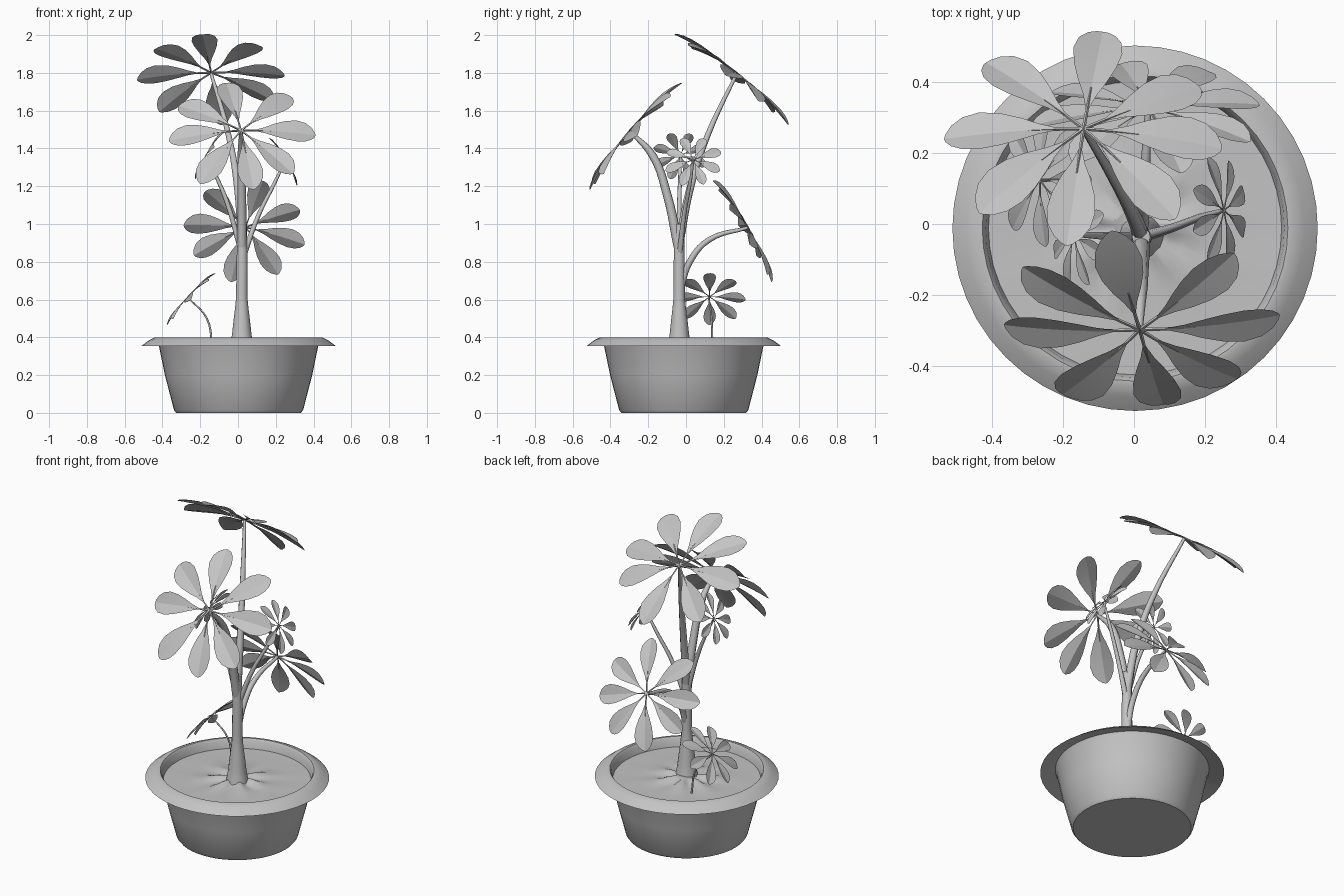
import bpy, bmesh, math, random
from mathutils import Vector

random.seed(4)
cube = bpy.data.objects.get("Cube")
if cube:
    bpy.data.objects.remove(cube, do_unlink=True)

grey = bpy.data.materials.new("plain grey")
grey.use_nodes = True
grey.diffuse_color = (0.55, 0.55, 0.55, 1)
grey.node_tree.nodes["Principled BSDF"].inputs["Base Color"].default_value = grey.diffuse_color


def add_mesh(name, mesh, angle=40):
    mesh.materials.clear()
    mesh.materials.append(grey)
    obj = bpy.data.objects.new(name, mesh)
    bpy.context.collection.objects.link(obj)
    bpy.ops.object.select_all(action="DESELECT")
    obj.select_set(True)
    bpy.context.view_layer.objects.active = obj
    bpy.ops.object.shade_smooth_by_angle(angle=math.radians(angle))
    return obj


def from_bmesh(name, bm, angle=40):
    mesh = bpy.data.meshes.new(name)
    bm.to_mesh(mesh)
    bm.free()
    return add_mesh(name, mesh, angle)


def tubes(name, paths, sides=2):
    """Round tapering stems; each path is a list of (x, y, z, radius)."""
    curve = bpy.data.curves.new(name, "CURVE")
    curve.dimensions = "3D"
    curve.bevel_depth = 1
    curve.bevel_resolution = sides
    curve.resolution_u = 5
    curve.use_fill_caps = True
    for path in paths:
        spline = curve.splines.new("BEZIER")
        spline.bezier_points.add(len(path) - 1)
        for point, (x, y, z, radius) in zip(spline.bezier_points, path):
            point.co = (x, y, z)
            point.radius = radius
            point.handle_left_type = point.handle_right_type = "AUTO"
    temp = bpy.data.objects.new("temp", curve)
    bpy.context.collection.objects.link(temp)
    graph = bpy.context.evaluated_depsgraph_get()
    mesh = bpy.data.meshes.new_from_object(temp.evaluated_get(graph))
    bpy.data.objects.remove(temp, do_unlink=True)
    mesh.name = name
    return add_mesh(name, mesh, 60)


# Leaf outline: distance along the leaf and half width, both relative to length
LEAF = [(0.18, 0.008), (0.32, 0.05), (0.45, 0.105), (0.6, 0.155), (0.75, 0.178),
        (0.87, 0.155), (0.95, 0.1), (0.99, 0.04), (1.0, 0.008)]


def leaf_cluster(name, hub, normal, length, angles):
    """Ring of folded, drooping leaves around a hub, with thin stalks."""
    hub, n = Vector(hub), Vector(normal).normalized()
    u = Vector((1, 0, 0))
    u = (u - n * u.dot(n)).normalized()
    v = n.cross(u)
    bm = bmesh.new()
    stalks = []
    for a in angles:
        a = math.radians(a)
        along = u * math.cos(a) + v * math.sin(a)
        side = n.cross(along)
        size = length * random.uniform(0.97, 1.03)
        roll = random.uniform(-0.12, 0.12)

        def place(t, w=0.0, c=0.0):
            rise = 0.25 * abs(c) * w + roll * c * w - 0.12 * t * t
            return hub + size * (along * t + side * (c * w) + n * rise)

        rows = [[bm.verts.new(place(t, w, c)) for c in (-1, -0.5, 0, 0.5, 1)] for t, w in LEAF]
        for low, high in zip(rows, rows[1:]):
            for i in range(4):
                bm.faces.new((low[i], high[i], high[i + 1], low[i + 1]))
        stalks.append([(*place(t), length * r) for t, r in ((0, 0.014), (0.2, 0.012), (0.4, 0.006))])
    from_bmesh(name + "_leaves", bm, 20)
    tubes(name + "_leaf_stalks", stalks, 0)


# Pot: lathed profile with a sloping brim and a short inner wall
SEGMENTS = 48
CENTRE = Vector((0.003, -0.012, 0))


def ring(bm, radius, height):
    result = []
    for i in range(SEGMENTS):
        a = math.tau * i / SEGMENTS
        z = height(a) if callable(height) else height
        result.append(bm.verts.new(CENTRE + Vector((radius * math.cos(a), radius * math.sin(a), z))))
    return result


def bridge(bm, low, high):
    for i in range(SEGMENTS):
        j = (i + 1) % SEGMENTS
        bm.faces.new((low[i], low[j], high[j], high[i]))


bm = bmesh.new()
profile = [(0.33, 0), (0.342, 0.015), (0.39, 0.2), (0.422, 0.355), (0.43, 0.375),
           (0.514, 0.355), (0.475, 0.384), (0.445, 0.399), (0.43, 0.4), (0.42, 0.385), (0.41, 0.33)]
rings = [ring(bm, r, z) for r, z in profile]
for low, high in zip(rings, rings[1:]):
    bridge(bm, low, high)
bm.faces.new(rings[0][::-1])
from_bmesh("pot", bm, 35)

# Soil: gently mounded disc with root ridges close to the trunk
bm = bmesh.new()
rings = []
for r in (0.414, 0.36, 0.28, 0.2, 0.14, 0.1, 0.06):
    def height(a, r=r):
        ridge = 0.012 * math.sin(7 * a + 1) * math.exp(-((r - 0.11) / 0.06) ** 2)
        lump = random.uniform(-0.002, 0.002) if r < 0.4 else 0
        return 0.343 + 0.02 * math.exp(-(r / 0.15) ** 2) + ridge + lump
    rings.append(ring(bm, r, height))
for low, high in zip(rings, rings[1:]):
    bridge(bm, low, high)
bm.faces.new(rings[-1])
from_bmesh("soil", bm, 60)

# Trunk and branches
tubes("trunk", [[(0.02, -0.035, 0.33, 0.066), (0.02, -0.035, 0.42, 0.051), (0.02, -0.036, 0.6, 0.031),
                 (0.022, -0.036, 0.8, 0.029), (0.02, -0.036, 1.0, 0.026)]], 4)
branches = {
    "top_branch": [(0.02, -0.035, 0.9, 0.024), (0, 0.02, 1.18, 0.021),
                   (-0.05, 0.115, 1.47, 0.016), (-0.142, 0.268, 1.795, 0.009)],
    "front_branch": [(0.02, -0.04, 0.88, 0.026), (0.02, -0.1, 1.155, 0.023),
                     (0.018, -0.175, 1.36, 0.021), (0.016, -0.295, 1.49, 0.009)],
    "back_branch": [(0.02, -0.03, 0.66, 0.018), (0.025, 0.02, 0.8, 0.017),
                    (0.03, 0.12, 0.915, 0.015), (0.04, 0.325, 0.98, 0.009)],
    "left_branch": [(0.025, -0.035, 0.82, 0.016), (0.11, -0.01, 1.05, 0.012),
                    (0.19, 0.02, 1.21, 0.01), (0.25, 0.038, 1.335, 0.006)],
    "right_branch": [(0.01, -0.035, 0.88, 0.014), (-0.06, -0.035, 1.12, 0.012),
                     (-0.11, -0.032, 1.24, 0.01), (-0.168, -0.03, 1.36, 0.006)],
    "sapling_stem": [(-0.135, 0.14, 0.34, 0.006), (-0.165, 0.135, 0.5, 0.005), (-0.265, 0.12, 0.61, 0.004)],
}
for name, path in branches.items():
    tubes(name, [path])

# Leaf clusters at the branch tips
even = [22 + 45 * i for i in range(8)]
leaf_cluster("top", (-0.142, 0.268, 1.8), (0, 0.62, 0.78), 0.385, [180, 222, 263, 312, 355, 29, 82, 135])
leaf_cluster("front", (0.016, -0.297, 1.495), (0, -0.756, 0.655), 0.385, [102, 46, 1, 316, 280, 237, 185, 147])
leaf_cluster("back", (0.04, 0.328, 0.983), (0, 0.867, 0.5), 0.32, [-73, -24, 15, 57, 104, 151, 186, 229])
leaf_cluster("left", (0.253, 0.038, 1.34), (0.86, 0, 0.5), 0.155, even)
leaf_cluster("right", (-0.17, -0.03, 1.365), (-0.86, 0, 0.5), 0.15, even)
leaf_cluster("sapling", (-0.265, 0.125, 0.615), (-0.73, 0, 0.68), 0.19, [a - 22 for a in even])
